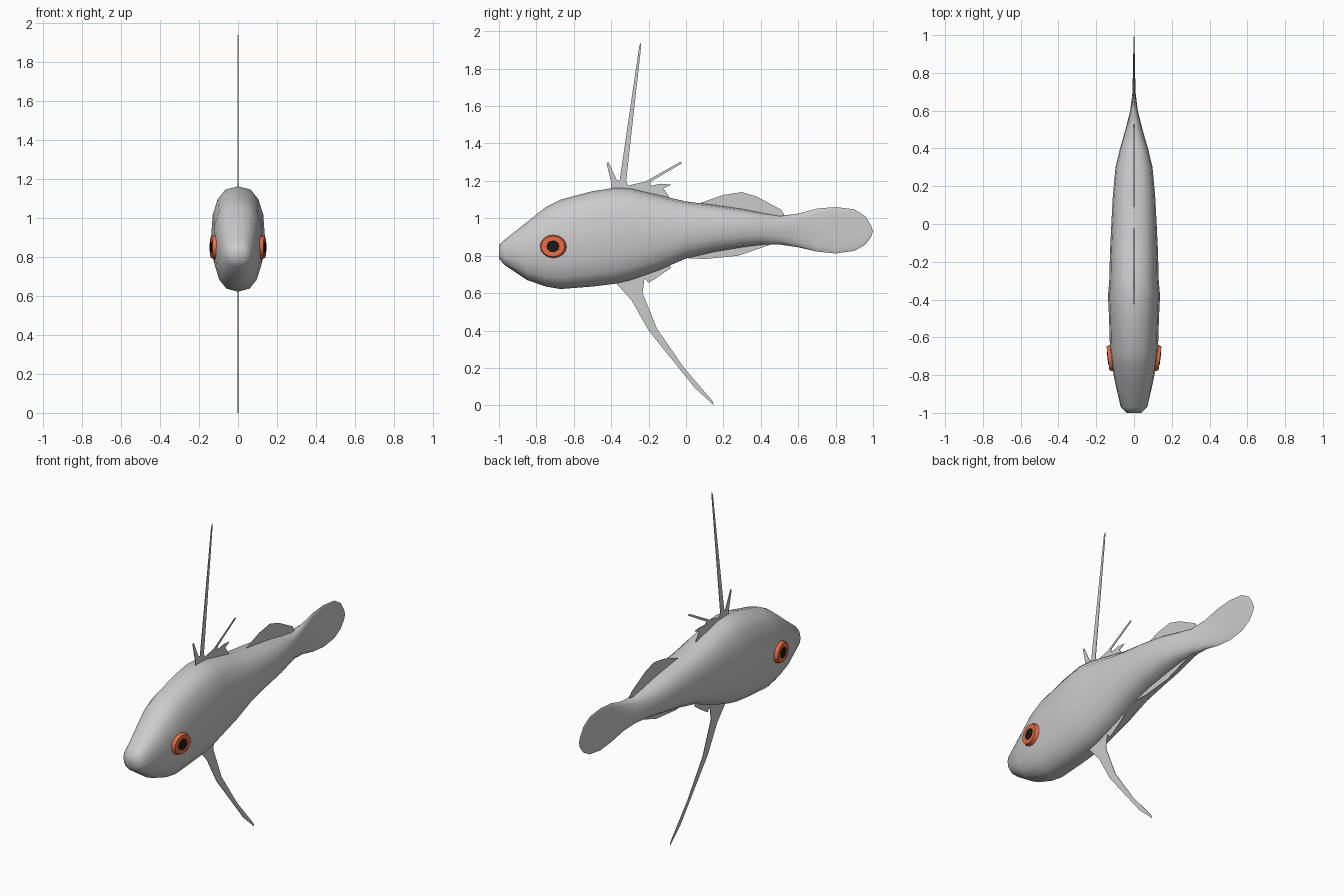
import bpy, bmesh, math
from mathutils import Vector, Matrix

if "Cube" in bpy.data.objects:
    bpy.data.objects.remove(bpy.data.objects["Cube"])


def finish(name, bm, material=None, angle=50):
    bmesh.ops.recalc_face_normals(bm, faces=bm.faces)
    me = bpy.data.meshes.new(name)
    bm.to_mesh(me)
    bm.free()
    ob = bpy.data.objects.new(name, me)
    bpy.context.collection.objects.link(ob)
    if material:
        me.materials.append(material)
    bpy.context.view_layer.objects.active = ob
    ob.select_set(True)
    bpy.ops.object.shade_smooth_by_angle(angle=math.radians(angle))
    ob.select_set(False)
    return ob


def paint(name, colour):
    m = bpy.data.materials.new(name)
    m.diffuse_color = colour
    m.use_nodes = True
    m.node_tree.nodes["Principled BSDF"].inputs["Base Color"].default_value = m.diffuse_color
    return m


# Body and tail: loft of (y, bottom z, top z, half width)
SECTIONS = [
    (-1.0, .785, .855, .04), (-.97, .75, .885, .07), (-.85, .67, .98, .098),
    (-.75, .635, 1.06, .118), (-.67, .622, 1.10, .127), (-.5, .635, 1.145, .132),
    (-.38, .65, 1.163, .138), (-.3, .668, 1.16, .131), (-.15, .72, 1.125, .127),
    (0, .785, 1.09, .12), (.15, .82, 1.072, .112), (.3, .845, 1.05, .098),
    (.4, .858, 1.03, .074), (.5, .86, 1.012, .045), (.6, .845, 1.025, .02),
    (.7, .822, 1.052, .008), (.8, .812, 1.06, .006), (.9, .826, 1.048, .004),
    (.96, .86, 1.01, .003), (.99, .90, .96, .002),
]
N = 16
bm = bmesh.new()
rings = []
for y, z0, z1, w in SECTIONS:
    ring = []
    for i in range(N):
        a = 2 * math.pi * i / N
        c, s = math.cos(a), math.sin(a)
        x = w * math.copysign(abs(c) ** .78, c)
        z = (z0 + z1) / 2 + (z1 - z0) / 2 * math.copysign(abs(s) ** .88, s)
        ring.append(bm.verts.new((x, y, z)))
    rings.append(ring)
for a, b in zip(rings, rings[1:]):
    for i in range(N):
        j = (i + 1) % N
        bm.faces.new((a[i], a[j], b[j], b[i]))
for ring, y, z in ((rings[0], -1.0, .82), (rings[-1], 1.0, .93)):
    tip = bm.verts.new((0, y, z))
    for i in range(N):
        bm.faces.new((ring[i], ring[(i + 1) % N], tip))
finish("body", bm, angle=60)


# Thin fins: (y, z) outlines in the centre plane
def fin(name, outline, t=.003):
    bm = bmesh.new()
    face = bm.faces.new([bm.verts.new((-t / 2, y, z)) for y, z in outline])
    ext = bmesh.ops.extrude_face_region(bm, geom=[face], use_keep_orig=True)
    moved = [g for g in ext["geom"] if isinstance(g, bmesh.types.BMVert)]
    bmesh.ops.translate(bm, verts=moved, vec=(t, 0, 0))
    bmesh.ops.triangulate(bm, faces=[f for f in bm.faces if len(f.verts) > 4])
    finish(name, bm, angle=30)


fin("front_dorsal_fin", [
    (-.40, 1.13), (-.40, 1.19), (-.425, 1.295), (-.415, 1.30), (-.37, 1.205),
    (-.355, 1.20), (-.25, 1.92), (-.24, 1.94), (-.242, 1.90), (-.32, 1.20),
    (-.31, 1.175), (-.22, 1.195), (-.03, 1.302), (-.02, 1.295), (-.19, 1.195),
    (-.19, 1.175), (-.13, 1.185), (-.08, 1.18), (-.12, 1.16), (-.09, 1.115), (-.1, 1.08)])
fin("rear_dorsal_fin", [
    (.08, 1.05), (.08, 1.083), (.2, 1.125), (.30, 1.14), (.38, 1.115),
    (.51, 1.045), (.53, 1.01), (.42, 1.0)])
fin("anal_fin", [
    (0, .82), (0, .787), (.1, .782), (.28, .80), (.46, .862), (.42, .88), (.2, .86)])
fin("pelvic_fin", [
    (-.37, .69), (-.37, .65), (-.29, .56), (-.2, .4), (.05, .09), (.15, 0),
    (.14, .025), (-.01, .2), (-.155, .41), (-.232, .60), (-.222, .68),
    (-.2, .655), (-.16, .68), (-.08, .735), (-.1, .78)])

# Eyes: shallow tilted discs with a dark pupil on each side
red = paint("eye_red", (.8, .15, .06, 1))
black = paint("pupil_black", (.01, .01, .01, 1))


def disc(name, side, rx, rz, top, x, mat):
    bm = bmesh.new()
    bmesh.ops.create_cone(bm, cap_ends=True, segments=16, radius1=1, radius2=top, depth=.03)
    turn = Matrix.Rotation(math.pi / 2, 4, 'Y')
    tilt = Matrix.Rotation(math.radians(-7), 4, 'Z')
    place = Matrix.Translation((x, -.71, .85)) @ tilt @ turn @ Matrix.Diagonal((rz, rx, 1, 1))
    if side < 0:
        place = Matrix.Diagonal((-1, 1, 1, 1)) @ place
    bm.transform(place)
    finish(name, bm, mat, 30)


for side, label in ((1, "left"), (-1, "right")):
    disc(label + "_eye", side, .075, .065, .85, .123, red)
    disc(label + "_pupil", side, .038, .034, .9, .1255, black)
